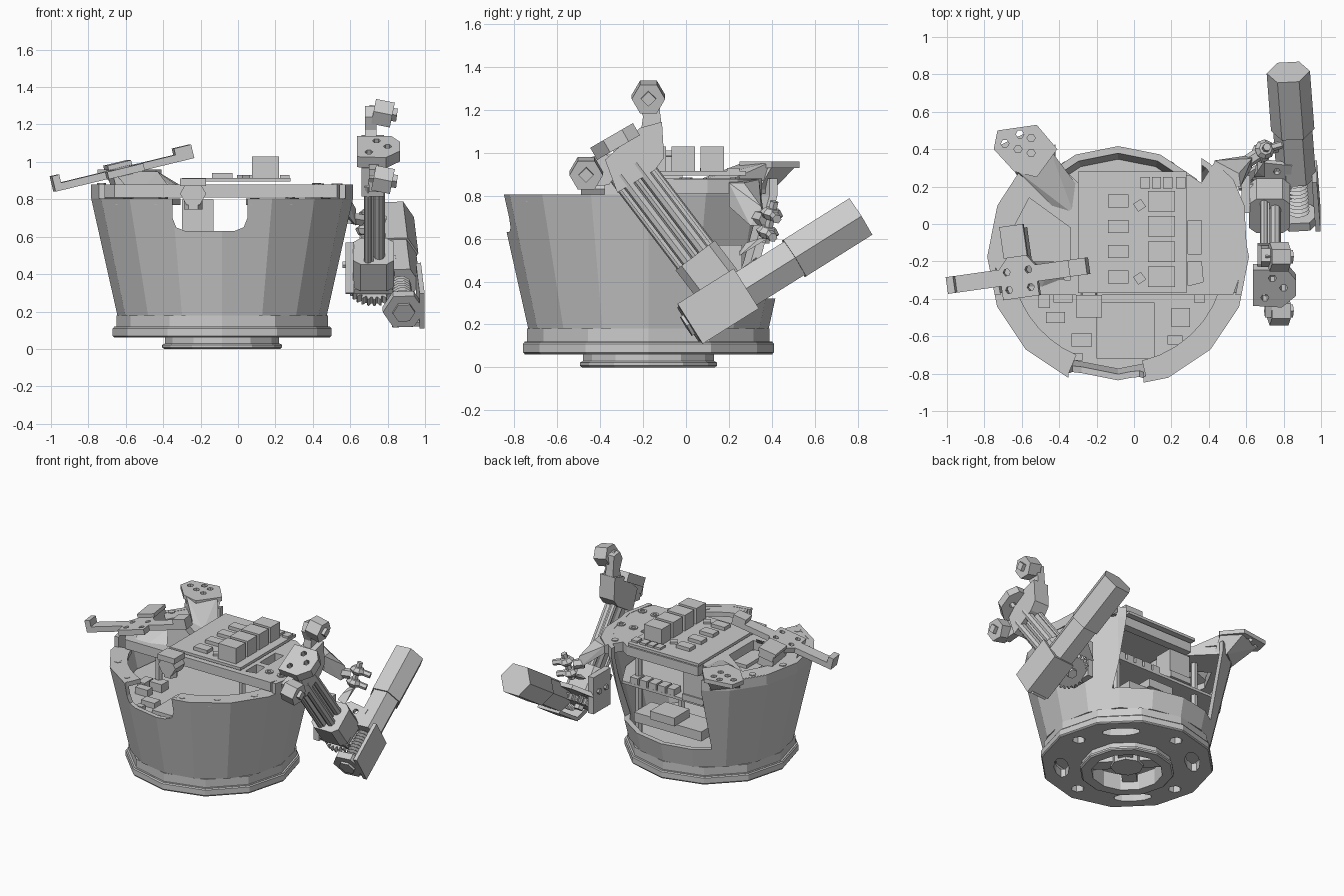
import bpy, bmesh, math
from mathutils import Matrix, Vector

if "Cube" in bpy.data.objects:
    bpy.data.objects.remove(bpy.data.objects["Cube"])

I = Matrix.Identity(4)
T = lambda x, y, z: Matrix.Translation((x, y, z))
C = T(-0.085, -0.175, 0)                      # bowl centre
YZ = Matrix(((0, 0, 1, 0), (1, 0, 0, 0), (0, 1, 0, 0), (0, 0, 0, 1)))  # draw in side view


def add(name, me):
    ob = bpy.data.objects.new(name, me)
    bpy.context.collection.objects.link(ob)
    return ob


def bm_add(name, bm, M):
    bmesh.ops.remove_doubles(bm, verts=bm.verts, dist=1e-5)
    bmesh.ops.recalc_face_normals(bm, faces=bm.faces)
    bm.transform(M)
    me = bpy.data.meshes.new(name)
    bm.to_mesh(me)
    bm.free()
    return add(name, me)


def bake(ob, name):
    dg = bpy.context.evaluated_depsgraph_get()
    me = bpy.data.meshes.new_from_object(ob.evaluated_get(dg))
    bpy.data.objects.remove(ob)
    me.shade_flat()
    return add(name, me)


def frame(o, d):
    """Matrix at o with local z along d and local x near world x."""
    z = Vector(d).normalized()
    h = Vector((1, 0, 0)) if abs(z.x) < 0.8 else Vector((0, 1, 0))
    y = z.cross(h).normalized()
    x = y.cross(z)
    return T(*o) @ Matrix((x, y, z)).transposed().to_4x4()


def ngon(cx, cy, r, n=8, ry=None, rot=0):
    out = []
    for i in range(n):
        a = 2 * math.pi * i / n
        v = Matrix.Rotation(rot, 2) @ Vector((r * math.cos(a), (ry or r) * math.sin(a)))
        out.append((cx + v.x, cy + v.y))
    return out


def plate(name, outlines, z0, z1, M=I):
    """Flat sheet; first outline is the edge, the others are holes."""
    cu = bpy.data.curves.new(name, 'CURVE')
    cu.dimensions, cu.fill_mode, cu.extrude = '2D', 'BOTH', (z1 - z0) / 2
    for pts in outlines:
        s = cu.splines.new('POLY')
        s.points.add(len(pts) - 1)
        for p, q in zip(s.points, pts):
            p.co = (q[0], q[1], 0, 1)
        s.use_cyclic_u = True
    ob = bake(add(name, cu), name)
    ob.data.transform(M @ T(0, 0, (z0 + z1) / 2))
    return ob


def lathe(name, prof, n, M=I, closed=True):
    bm = bmesh.new()
    rings = [[bm.verts.new((x, y, z)) for x, y in ngon(0, 0, max(r, 1e-7), n)] for r, z in prof]
    for k in range(len(prof) if closed else len(prof) - 1):
        a, b = rings[k], rings[(k + 1) % len(prof)]
        for i in range(n):
            j = (i + 1) % n
            bm.faces.new((a[i], a[j], b[j], b[i]))
    return bm_add(name, bm, M)


def rod(name, p0, p1, r, n=6, M=I, r1=None):
    d = Vector(p1) - Vector(p0)
    L = d.length
    return lathe(name, [(0, 0), (r, 0), (r1 or r, L), (0, L)], n, M @ frame(p0, d), False)


def box(name, x, y, z, M=I):
    return plate(name, [[(x[0], y[0]), (x[1], y[0]), (x[1], y[1]), (x[0], y[1])]], z[0], z[1], M)


def hull(name, pts):
    bm = bmesh.new()
    for p in pts:
        bm.verts.new(p)
    bmesh.ops.convex_hull(bm, input=bm.verts)
    return bm_add(name, bm, I)


def arc(r, a0, a1, n=6):
    return [(r * math.cos(math.radians(a0 + (a1 - a0) * i / n)),
             r * math.sin(math.radians(a0 + (a1 - a0) * i / n))) for i in range(n + 1)]


# base: foot ring, pierced flange, neck, floor and inner cross
lathe("foot_ring", [(.24, 0), (.31, 0), (.32, .008), (.32, .022), (.305, .03), (.305, .06), (.24, .06)], 12, C)
holes = [ngon(0, 0, .24, 12)]
for i in range(4):
    a = math.pi / 4 + i * math.pi / 2
    holes.append(ngon(.44 * math.cos(a), .44 * math.sin(a), .05, 10, .13, a))
    b = i * math.pi / 2 + .1
    holes.append(ngon(.46 * math.cos(b), .46 * math.sin(b), .045, 6))
plate("base_flange", [ngon(0, 0, .578, 12)] + holes, .06, .12, C)
lathe("flange_edge", [(.575, .06), (.585, .07), (.585, .11), (.575, .12)], 12, C)
lathe("neck", [(.5, .12), (.565, .12), (.565, .18), (.5, .18)], 12, C)
plate("floor", [ngon(0, 0, .54, 12)], .165, .185, C)
for i in range(2):
    R = C @ Matrix.Rotation(math.pi / 4 + i * math.pi / 2, 4, 'Z')
    box("foot_cross", (-.24, .24), (-.05, .05), (.06, .11), R)
rod("foot_hub", (0, 0, .04), (0, 0, .17), .11, 8, C)

# bowl wall, with low front rim, front notch and wide rear opening
wall = lathe("bowl_wall", [(.52, .18), (.56, .18), (.70, .805), (.70, .88), (.668, .88), (.668, .8)], 16, C)
cutters = [box("cut", (-1, 1), (-1.2, -.38), (.805, 1.2)),
           box("cut", (-.42, .36), (.05, 1), (.32, 1.2)),
           plate("cut", [[(-.35, 1), (-.35, .7), (-.33, .65), (-.28, .63), (-.02, .63), (.03, .65), (.05, .7), (.05, 1)]],
                 -.45, 1.2, Matrix(((1, 0, 0, 0), (0, 0, -1, 0), (0, 1, 0, 0), (0, 0, 0, 1))) @ T(0, 0, .9))]
for c in cutters:
    m = wall.modifiers.new("cut", 'BOOLEAN')
    m.operation, m.object, m.solver = 'DIFFERENCE', c, 'EXACT'
wall = bake(wall, "bowl_wall")
for c in cutters:
    bpy.data.objects.remove(c)

# front rim flanges with screws
for a0, a1 in ((197, 247), (283, 343)):
    plate("rim_flange", [arc(.68, a0, a1) + arc(.57, a1, a0)], .77, .803, C)
for x, y, z in ((-.59, -.56, .8), (-.4, -.73, .8), (.09, -.78, .8), (.3, -.67, .8), (.47, -.48, .8),
                (-.65, .15, .88), (-.48, .34, .88), (.42, .23, .88), (-.73, -.09, .88)):
    rod("screw", (x, y, z), (x, y, z + .006), .025)

# lower board and chips
plate("lower_board", [arc(.6, 140, 400, 12)], .565, .585, C)
box("large_chip", (-.2, .11), (-.72, -.42), (.585, .61))
for x, y, w, d, h in ((-.28, -.62, .11, .07, .04), (-.3, -.71, .05, .04, .03), (-.42, -.5, .1, .06, .05),
                      (.25, -.5, .1, .1, .04), (.22, -.62, .08, .05, .03), (-.38, -.38, .1, .08, .06),
                      (-.48, -.4, .06, .1, .05), (.35, -.38, .06, .08, .04)):
    box("lower_chip", (x - w / 2, x + w / 2), (y - d / 2, y + d / 2), (.585, .585 + h))
for i in range(5):
    box("rear_connector", (-.05 + i * .075, .01 + i * .075), (.13, .21), (.585, .63))
box("white_module", (-.3, -.13), (.08, .22), (.63, .8))
box("module_foot", (-.3, -.13), (.06, .23), (.585, .63))
box("rear_drive", (-.3, .25), (.05, .25), (.33, .4))
box("rear_drive_cap", (-.1, .1), (.1, .28), (.4, .46))
for x in (-.4, .28):
    for y in (-.35, .15):
        rod("standoff", (x, y, .18), (x, y, .82), .025)

# deck with openings
deck = [(-.66, -.38), (-.775, -.17), (-.73, .1), (-.6, .3), (-.48, .4), (-.38, .3), (-.28, .2), (-.28, .26),
        (.3, .26), (.36, .22), (.43, .33), (.53, .24), (.59, .1), (.605, -.17), (.53, -.38)]
plate("deck", [deck, [(-.34, -.3), (-.34, -.02), (-.56, .14), (-.66, -.05), (-.6, -.3)],
               [(.29, -.33), (.37, -.31), (.36, -.2), (.29, -.2)], [(.29, -.16), (.36, -.16), (.36, .02), (.29, .02)],
               [(-.24, -.3), (.24, -.3), (.24, .2), (-.24, .2)]], .81, .878)
for x in (.43, .53):
    for y in (0, -.25):
        lathe("deck_bush", [(.015, .87), (.03, .87), (.03, .885), (.015, .885)], 8, T(x, y, 0))

# upper board with tall blocks and flat chips
box("upper_board", (-.3, .28), (-.37, .28), (.895, .915))
for i in range(4):
    y = .122 - i * .135
    box("heat_block", (.075, .22), (y - .055, y + .055), (.915, 1.03))
    box("flat_chip", (-.14, -.03), (y - .035, y + .035), (.915, .94))
for y in (.1, -.29):
    box("square_chip", (-.025, .025), (-.025, .025), (.915, .93), T(.03, y, 0) @ Matrix.Rotation(.6, 4, 'Z'))
for x in (.06, .12, .18, .25):
    box("edge_socket", (x - .025, x + .025), (.19, .25), (.915, .93))
rod("front_clip", (-.24, -.49, .83), (-.24, -.36, .83), .07)
box("front_clip_top", (-.31, -.17), (-.5, -.38), (.87, .91))
rod("front_clip_foot", (-.24, -.44, .745), (-.24, -.44, .8), .05)

# tilted cross bracket on the left
K = T(-.615, -.275, .95) @ Matrix.Rotation(math.radians(8), 4, 'Z') @ Matrix.Rotation(math.radians(-13.5), 4, 'Y')
cross = [(-.385, -.045), (-.1, -.045), (-.1, -.12), (.1, -.12), (.1, -.045), (.385, -.045), (.385, .045),
         (.1, .045), (.06, .1), (.06, .27), (-.05, .27), (-.05, .1), (-.1, .045), (-.385, .045)]
dots = [ngon(x, y, .02, 6) for x in (-.06, .06) for y in (-.07, .025)]
plate("cross_bracket", [cross] + dots, -.02, .02, K)
box("cross_end_tab", (-.385, -.345), (-.045, .045), (0, .065), K)
box("cross_end_tab", (.29, .385), (-.045, .045), (0, .055), K)
box("cross_stem_block", (-.06, .07), (.1, .27), (.02, .045), K)
box("cross_leg", (-.05, .06), (.05, .25), (-.09, -.02), K)
hull("cross_strut", [(x + s * .05, y, z) for s in (-1, 1) for x, y, z in
                     ((-.6, -.2, .93), (-.48, -.2, .95), (-.42, -.3, .87), (-.55, -.35, .87))])

# rear left bracket: holed top, drooping outer face, gusset and long strut
plate("rear_bracket_top", [[(-.75, .4), (-.73, .5), (-.52, .53), (-.41, .4), (-.52, .25), (-.64, .28)]] +
      [ngon(x, y, .022, 6) for x, y in ((-.69, .43), (-.61, .48), (-.55, .46), (-.62, .4), (-.55, .38))], .93, .96)
hull("rear_bracket_gusset", [(-.62, .25, .81), (-.48, .39, .81), (-.42, .33, .81), (-.54, .2, .81),
                             (-.72, .42, .935), (-.53, .51, .935), (-.42, .4, .935), (-.6, .27, .935)])
hull("rear_bracket_strut", [(-.62, .28, .96), (-.45, .4, .96), (-.62, .28, .87), (-.45, .4, .87),
                            (-.42, .08, .87), (-.3, .2, .87), (-.32, .05, .87)])

# slide arm on the right side
A = frame((.725, -.23, .88), (0, -.606, .795))
for x, y, r in ((-.03, -.085, .022), (.03, -.045, .03), (-.01, 0, .035), (.03, .045, .03), (-.03, .085, .022)):
    rod("slide_rod", (x, y, -.47), (x, y, .06), r, 8, A)
box("slide_web", (-.035, .0), (-.09, .09), (-.46, .04), A)
plate("slide_lower_block", [[(-.11, -.08), (-.07, -.115), (.07, -.115), (.11, -.08), (.11, .08), (.07, .115),
                             (-.07, .115), (-.11, .08)]], -.63, -.45, A)
plate("gear_plate", [[(-.15, -.1), (.1, -.1), (.12, .2), (-.03, .22), (-.15, .12)], ngon(-.11, .0, .02, 6),
                     ngon(-.08, .1, .02, 6), ngon(.04, .16, .02, 6)], -.66, -.63, A)
teeth = [((.13 if i % 4 < 2 else .108) * math.cos(i * math.pi / 48), (.13 if i % 4 < 2 else .108) * math.sin(i * math.pi / 48))
         for i in range(96)]
plate("worm_wheel", [teeth], -.72, -.675, A)
rod("wheel_shaft", (0, 0, -.75), (0, 0, -.6), .035, 6, A)

# arm head, forks and hexagonal joints
plate("arm_head", [[(-.377, .967), (-.214, 1.116), (-.112, 1.144), (-.102, .977), (-.144, .92), (-.32, .814)]],
      .66, .78, YZ)
H = T(0, -.335, 1.07) @ Matrix.Rotation(math.radians(30), 4, 'X')
plate("head_plate", [[(.635, -.11), (.79, -.12), (.865, -.05), (.865, .05), (.82, .11), (.635, .11)]] +
      [ngon(x, y, .022, 6) for x, y in ((.7, -.06), (.74, .06), (.8, 0))], -.05, .015, H)
plate("upper_fork", [[(-.21, 1.1), (-.2, 1.17), (-.23, 1.24), (-.2, 1.3), (-.13, 1.29), (-.12, 1.18), (-.11, 1.1)]],
      .68, .74, YZ)
plate("lower_fork", [[(-.46, .84), (-.36, .85), (-.3, .93), (-.38, 1.0), (-.5, .96)]], .7, .75, YZ)
for y, z in ((-.175, 1.26), (-.465, .905)):
    rod("hex_joint", (.725, y, z + .01), (.825, y, z - .01), .078, 6)
    rod("joint_pin", (.7, y, z + .01), (.85, y, z - .01), .035, 4)

# hexagonal motor with worm drive
p0, p1 = Vector((.885, .03, .21)), Vector((.825, .81, .70))
Mo = frame(p0, p1 - p0)
rod("motor_end_plate", (0, 0, -.02), (0, 0, .03), .112, 6, Mo)
rod("motor_end_nut", (0, 0, -.035), (0, 0, 0), .06, 6, Mo)
lathe("worm", [(0, .03)] + [(.058 if i % 2 else .038, .03 + i * .0115) for i in range(21)] + [(0, .26)], 10, Mo, False)
box("worm_side_plate", (.085, .112), (-.11, .11), (-.02, .29), Mo)
box("worm_lower_plate", (-.06, .11), (.085, .11), (0, .29), Mo)
rod("motor_gearbox", (0, 0, .26), (0, 0, .56), .105, 6, Mo)
rod("motor_body", (0, 0, .56), (0, 0, .925), .116, 6, Mo)

# rear right bracket ending in a two-ball link
hull("link_bracket", [(.43, .2, .82), (.43, .34, .82), (.43, .2, .875), (.43, .34, .875), (.57, .2, .86), (.56, .27, .86),
                      (.56, .2, .75), (.63, .3, .66), (.63, .37, .66), (.63, .35, .75), (.6, .3, .8)])
rod("link_neck", (.6, .33, .7), (.66, .37, .69), .035)
L = frame((.68, .38, .63), (.02, .02, .09))
for z in (0, .09):
    lathe("link_ball", [(0, -.03), (.035, -.025), (.055, 0), (.035, .025), (0, .03)], 8, L @ T(0, 0, z), False)
    rod("link_prong", (0, 0, z), (.09, .03, z), .022, 6, L)
rod("link_pin", (0, 0, -.05), (0, 0, .15), .022, 6, L)
hull("link_tail", [(.66, .36, .6), (.7, .38, .6), (.7, .34, .6), (.64, .25, .54), (.7, .25, .52), (.66, .28, .58)])
box("mount_plate", (.575, .62), (.06, .26), (.3, .57))
for y in (.12, .2):
    rod("mount_pin", (.56, y, .45), (.66, y, .45), .02)
